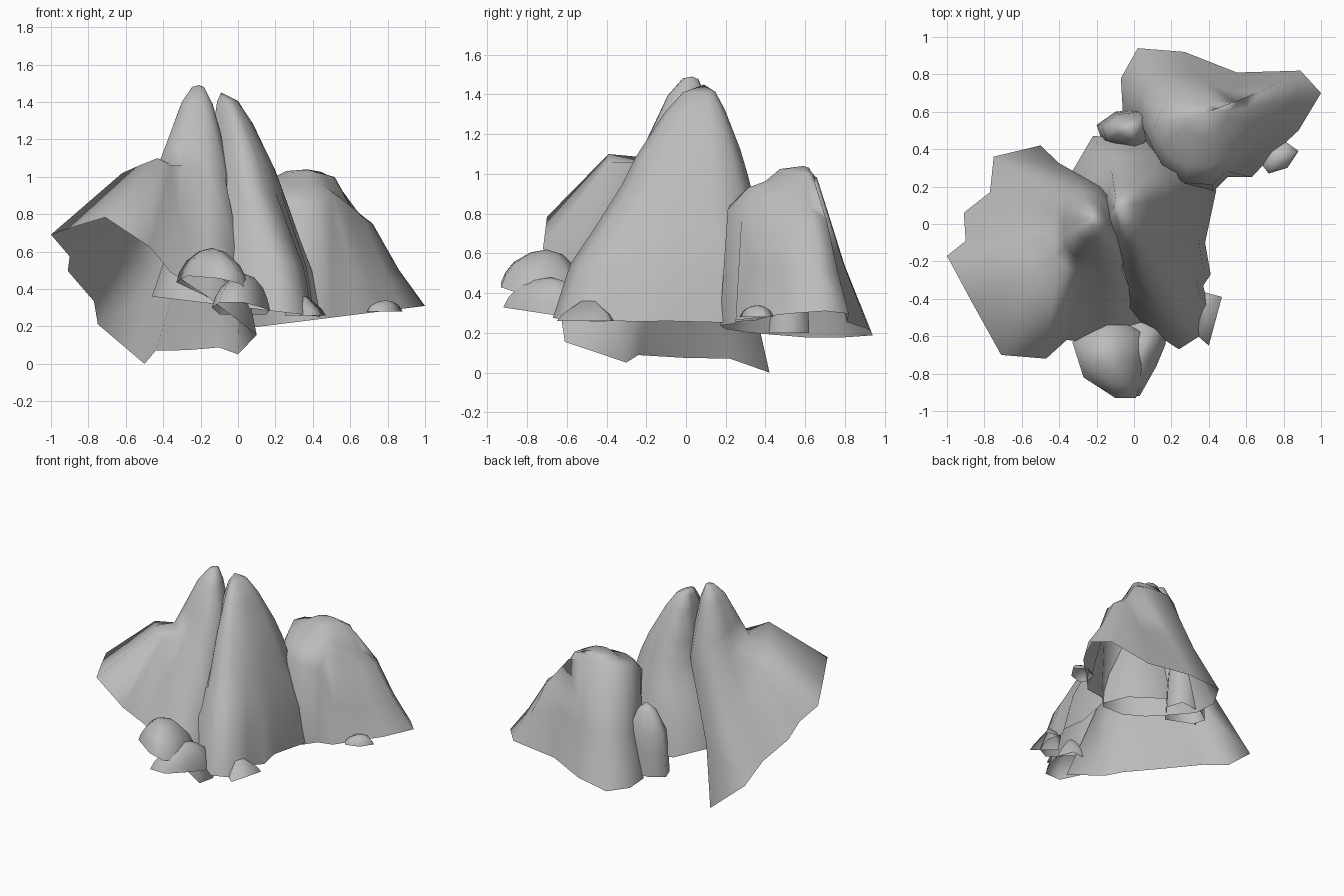
import bpy
import bmesh
from mathutils import Vector

if "Cube" in bpy.data.objects:
    bpy.data.objects.remove(bpy.data.objects["Cube"], do_unlink=True)

# One plain stone colour
stone = bpy.data.materials.new("grey_stone")
stone.use_nodes = True
stone_colour = (0.5, 0.5, 0.5, 1)
stone.diffuse_color = stone_colour
stone.node_tree.nodes["Principled BSDF"].inputs["Base Color"].default_value = stone_colour


def tilted_plane(base, slope_x, slope_y):
    """Height function of the slanted plane that trims the foot of a rock."""
    return lambda x, y: base + slope_x * x + slope_y * y


def slope_between(start, end, steps):
    """Points from start to end; steps are (outward fraction, height fraction)."""
    points = []
    for outward, height in steps:
        point = start.lerp(end, outward)
        point.z = end.z + (start.z - end.z) * height
        points.append(point)
    return points


def build_rock(name, peak, ribs, plane, crown, skirt):
    """Open stone shell: peak, crown, shoulder, skirt and a trimmed foot.

    ribs: counter-clockwise foot points, each followed by its shoulder point
    and, where the rock has a ledge, by the ledge point that shapes its skirt.
    """
    bm = bmesh.new()
    peak = Vector(peak)
    top = bm.verts.new(peak)
    columns = []
    for x, y, *rest in ribs:
        shoulder, ledge = Vector(rest[:3]), rest[3:]
        foot = Vector((x, y, plane(x, y)))
        points = slope_between(peak, shoulder, crown) + [shoulder]
        points += [Vector(ledge)] if ledge else slope_between(shoulder, foot, skirt)
        columns.append([bm.verts.new(p) for p in points + [foot]])

    for left, right in zip(columns, columns[1:] + columns[:1]):
        bm.faces.new((top, left[0], right[0]))
        for i in range(len(left) - 1):
            bm.faces.new((left[i], left[i + 1], right[i + 1], right[i]))
    for face in bm.faces:
        face.smooth = True

    mesh = bpy.data.meshes.new(name)
    bm.to_mesh(mesh)
    bm.free()
    mesh.materials.append(stone)
    rock = bpy.data.objects.new(name, mesh)
    bpy.context.collection.objects.link(rock)


def build_boulder(name, peak, outline, plane, swell=.72):
    """Small rounded shell whose shoulder follows its own outline."""
    px, py, pz = peak
    ribs = []
    for x, y in outline:
        foot = plane(x, y)
        ribs.append((x, y, px + (x - px) * swell, py + (y - py) * swell,
                     foot + (pz - foot) * .62))
    build_rock(name, peak, ribs, plane, [(.5, .75)], [(.65, .5)])


# Leaning peak with a ledge on its outer side, its foot lifted at the front
build_rock(
    "leaning_peak", (-.21, .03, 1.49),
    [(-1, -.17, -.43, -.08, 1.04, -.62, -.12, 1.02),
     (-.86, -.43, -.42, -.17, 1.08, -.53, -.25, 1.06),
     (-.71, -.7, -.36, -.23, 1.07, -.43, -.39, 1.1),
     (-.47, -.72, -.3, -.25, 1.06, -.36, -.39, 1.06),
     (-.36, -.62, -.26, -.26, 1.04),
     (-.16, -.64, -.16, -.26, 1.03),
     (.1, -.61, -.07, -.24, 1),
     (0, -.3, -.03, -.12, 1),
     (-.1, -.24, -.05, 0, 1.02),
     (-.27, 0, -.1, .1, 1),
     (-.44, .22, -.18, .2, .95),
     (-.5, .42, -.3, .23, .87),
     (-.75, .36, -.4, .14, .95),
     (-.77, .17, -.42, .07, 1),
     (-.91, .06, -.43, .02, 1.01, -.6, -.01, .92),
     (-.9, -.09, -.43, -.04, 1.02, -.61, -.07, .98)],
    tilted_plane(-.119, -.714, -.566),
    [(.16, .98), (.42, .79), (.75, .34)], [(.5, .49)])

# Tall middle peak
build_rock(
    "middle_peak", (-.09, .09, 1.45),
    [(-.46, -.3, -.17, -.05, .9),
     (-.32, -.48, -.15, -.12, .9),
     (-.1, -.48, -.08, -.19, .92),
     (.04, -.54, -.02, -.27, .98),
     (.24, -.67, .08, -.32, .95),
     (.35, -.6, .15, -.27, .93),
     (.4, -.45, .2, -.2, .92),
     (.37, -.33, .22, -.13, .92),
     (.41, -.27, .23, -.08, .92),
     (.38, -.1, .24, 0, .92),
     (.44, .18, .26, .15, .87),
     (.35, .35, .2, .26, .97),
     (.1, .46, .06, .31, 1),
     (-.22, .47, -.12, .28, .95),
     (-.36, .23, -.16, .12, .9)],
    tilted_plane(.305, -.12, 0),
    [(.26, .92), (.48, .72), (.83, .28)], [(.4, .67), (.75, .4)])

# Rear peak with a flat cap, a steep front wall and a stepped outer flank
build_rock(
    "rear_peak", (.37, .59, 1.04),
    [(-.06, .6, .11, .52, .98),
     (.06, .42, .14, .42, .95, .1, .41, .85),
     (.15, .3, .2, .35, .93, .16, .3, .84),
     (.27, .2, .29, .31, .93, .27, .22, .84),
     (.42, .17, .41, .31, .93, .42, .21, .82),
     (.5, .25, .5, .35, .92, .5, .28, .79),
     (.63, .25, .57, .4, .87),
     (.75, .38, .63, .46, .82),
     (.88, .5, .67, .52, .78),
     (1, .7, .72, .64, .75),
     (.89, .82, .68, .71, .76),
     (.55, .81, .54, .65, .95),
     (.27, .92, .4, .66, .98),
     (.02, .94, .24, .66, .98),
     (-.07, .78, .14, .6, .98)],
    tilted_plane(.185, .125, 0),
    [(.42, .86), (.68, .3)], [(.5, .44)])

# Small rock wedged between the peaks at the back
build_boulder(
    "back_boulder", (-.02, .51, .72),
    [(-.2, .53), (-.17, .44), (.02, .36), (.12, .5), (.08, .62), (-.1, .6)],
    tilted_plane(.2, 0, 0), swell=.85)

# Front boulders, the upper one tipped open toward the front
build_boulder(
    "front_upper_boulder", (-.14, -.7, .62),
    [(-.33, -.63), (-.27, -.82), (-.1, -.93), (.01, -.93), (.07, -.76),
     (.06, -.56), (-.15, -.48)],
    tilted_plane(.19, -.25, -.26))
build_boulder(
    "front_lower_boulder", (.04, -.68, .48),
    [(-.14, -.74), (-.1, -.92), (.03, -.92), (.12, -.76), (.17, -.64),
     (.15, -.48), (-.1, -.5)],
    tilted_plane(.19, 0, -.15))

# Low stones at the foot
build_boulder(
    "front_foot_stone", (.33, -.48, .37),
    [(.25, -.52), (.4, -.65), (.47, -.39), (.36, -.36)],
    tilted_plane(.26, 0, 0), swell=.55)
build_boulder(
    "side_foot_stone", (.79, .36, .34),
    [(.69, .31), (.72, .27), (.82, .3), (.88, .39), (.81, .44), (.7, .4)],
    tilted_plane(.28, 0, 0))
